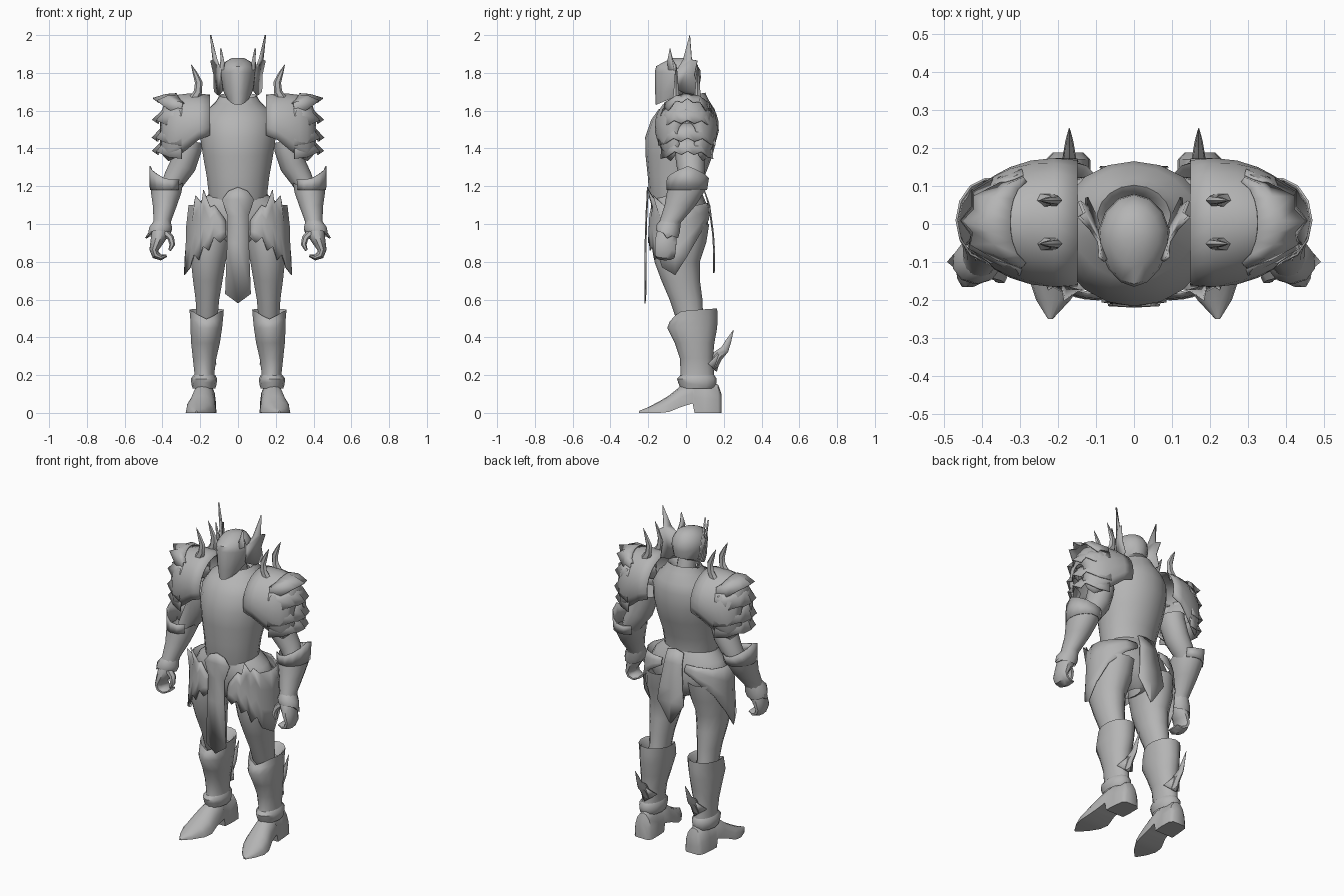
import bpy, bmesh, math
from mathutils import Vector as V

steel = bpy.data.materials.new("steel_grey")
steel.diffuse_color = (0.46, 0.46, 0.46, 1)


def make(name, verts, faces, mirror=True, thick=0.0):
    me = bpy.data.meshes.new(name)
    me.from_pydata([tuple(v) for v in verts], [], faces)
    bm = bmesh.new()
    bm.from_mesh(me)
    bmesh.ops.recalc_face_normals(bm, faces=bm.faces)
    bm.to_mesh(me)
    bm.free()
    me.materials.append(steel)
    ob = bpy.data.objects.new(name, me)
    bpy.context.collection.objects.link(ob)
    if thick:
        s = ob.modifiers.new("thickness", 'SOLIDIFY')
        s.thickness, s.offset = thick, 0
    if mirror:
        m = ob.modifiers.new("mirror", 'MIRROR')
        m.use_mirror_merge = False
    return ob


def skin(name, rings, mirror=True, caps=True):
    n = len(rings[0])
    verts = [p for r in rings for p in r]
    faces = [(i * n + k, i * n + (k + 1) % n, (i + 1) * n + (k + 1) % n, (i + 1) * n + k)
             for i in range(len(rings) - 1) for k in range(n)]
    if caps:
        faces += [tuple(range(n)), tuple(range((len(rings) - 1) * n, len(rings) * n))]
    return make(name, verts, faces, mirror)


def loft(name, rows, mirror=True, n=14, pinch=0.0, caps=True):
    """Stack of level ovals: z, cx, cy, rx, ry, tilt (rise to the back), optional dip at the front."""
    rings = []
    for z, cx, cy, rx, ry, tilt, *dip in rows:
        ring = []
        for k in range(n):
            a = 2 * math.pi * k / n - math.pi / 2
            s, c = math.sin(a), math.cos(a)
            drop = dip[0] * max(0, -s) ** 6 if dip else 0
            ring.append((cx + rx * c * (1 - pinch * max(0, -s)), cy + ry * s, z + tilt * s - drop))
        rings.append(ring)
    return skin(name, rings, mirror, caps)


def sweep(name, rows, ref=(0, 1, 0), mirror=True, n=8):
    """Oval tube along a path: x, y, z, ra, rb."""
    pts = [V(r[:3]) for r in rows]
    rings = []
    for i, r in enumerate(rows):
        t = (pts[min(i + 1, len(pts) - 1)] - pts[max(i - 1, 0)]).normalized()
        u = V(ref).cross(t).normalized()
        w = t.cross(u)
        rings.append([pts[i] + u * r[3] * math.cos(2 * math.pi * k / n)
                      + w * r[4] * math.sin(2 * math.pi * k / n) for k in range(n)])
    return skin(name, rings, mirror)


def strip(name, rows, mirror=True, thick=0.006):
    """Open sheet through equal-length rows of points."""
    n = len(rows[0])
    faces = [(i * n + k, i * n + k + 1, (i + 1) * n + k + 1, (i + 1) * n + k)
             for i in range(len(rows) - 1) for k in range(n - 1)]
    return make(name, [p for r in rows for p in r], faces, mirror, thick)


# Torso armour, collar and hips
loft("breastplate", [
    (1.11, 0, -.05, .15, .13, .02), (1.16, 0, -.055, .157, .14, .02), (1.25, 0, -.052, .168, .15, 0),
    (1.36, 0, -.037, .188, .177, 0), (1.46, 0, -.026, .203, .19, 0), (1.55, 0, -.01, .20, .175, 0),
    (1.605, 0, .003, .165, .15, 0), (1.645, 0, .01, .12, .11, .012), (1.68, 0, .012, .098, .09, .015),
    (1.67, 0, .012, .085, .075, .015), (1.64, 0, .01, .06, .06, 0)], False, 18, caps=False)
loft("neck", [(1.64, 0, 0, .055, .058, 0), (1.72, 0, -.02, .055, .055, 0)], False, 10, caps=False)
loft("hips", [(.87, 0, -.02, .03, .07, 0), (.915, 0, -.025, .14, .125, 0), (.98, 0, -.03, .235, .148, 0),
              (1.06, 0, -.035, .242, .15, 0), (1.11, 0, -.04, .215, .145, .005), (1.155, 0, -.05, .158, .132, .015)],
     False, 18, caps=False)

# Helmet with pointed face, and one-piece side wings
loft("helmet", [
    (1.67, 0, -.065, .06, .095, .04), (1.71, 0, -.046, .084, .117, .02), (1.79, 0, -.043, .096, .122, -.015),
    (1.825, 0, -.041, .092, .117, -.01), (1.86, 0, -.033, .068, .08, 0), (1.88, 0, -.03, .03, .035, 0)],
    False, 14, .18)
wing = [(-.09, 1.80), (-.098, 1.86), (-.085, 1.93), (-.07, 1.87), (-.045, 1.82), (-.015, 1.87), (.02, 2.0),
        (.03, 1.87), (.06, 1.865), (.045, 1.79), (.07, 1.70), (.02, 1.68), (-.04, 1.71)]
make("helmet_wing", [(.102 + .42 * y + .14 * (z - 1.75), y, z) for y, z in wing],
     [tuple(range(len(wing)))], True, .008)

# Rounded shoulder guard: x, half depth, centre z, height, overhang angle
rows = []
for x, ry, zc, h, over in [(.148, .165, 1.52, .162, 18), (.21, .168, 1.515, .172, 24), (.27, .160, 1.50, .187, 34),
                           (.325, .143, 1.485, .195, 42), (.365, .122, 1.47, .19, 46), (.395, .09, 1.47, .15, 46),
                           (.41, .05, 1.47, .07, 40)]:
    rows.append([(x, .004 - ry * math.cos(a), zc + h * math.sin(a)) for a in
                 [math.radians(-over + (180 + 2 * over) * k / 14) for k in range(15)]])
strip("shoulder_guard", rows)

# Overlapping feathered shoulder bands: inner radius, inner z, tip radius, tip z, half depth
for i, (r1, z1, r2, z2, d) in enumerate([(.05, 1.69, .175, 1.665, .115), (.11, 1.62, .178, 1.55, .135),
                                         (.12, 1.53, .18, 1.455, .142), (.11, 1.46, .178, 1.385, .13)]):
    rows = []
    for t, tip in [(-80, 0), (-50, .15), (-28, 1), (-12, .4), (2, 1), (16, .4), (34, 1), (55, .15), (82, 0)]:
        a = math.radians(t)
        c, s = math.cos(a), math.sin(a)
        r = r2 - .04 * (1 - tip)
        low = z2 - .03 * (1 - tip) - (.06 if i == 0 else .01) * s * s
        rows.append([(.275 + r1 * c, .004 + d * .93 * s, z1 - (.055 if i == 0 else .01) * s * s),
                     (.275 + (.6 * (r2 - .03) + .4 * r1) * c, .004 + d * 1.03 * s, (z1 + low) / 2 + .008),
                     (.275 + r * c, .004 + d * 1.07 * s, low)])
    strip("shoulder_band_%d" % (i + 1), rows)

# Curved spikes on top of the shoulders
for tag, y in (("front", -.052), ("back", .062)):
    sweep("shoulder_spike_" + tag, [(.235, y, 1.66, .026, .02), (.212, y, 1.70, .022, .016),
                                    (.208, y, 1.75, .02, .012), (.228, y, 1.80, .012, .008),
                                    (.248, y, 1.845, .001, .001)], n=6)

# Arms, gauntlets and hands
sweep("upper_arm", [(.255, .02, 1.44, .07, .082), (.262, .02, 1.40, .07, .082), (.292, .025, 1.31, .07, .075),
                    (.335, .03, 1.24, .06, .065), (.365, .02, 1.18, .05, .055)], n=12)
gaunt = loft("gauntlet", [
    (.97, .408, -.095, .05, .052, -.01), (1.02, .40, -.08, .048, .055, -.01), (1.10, .387, -.03, .066, .083, 0),
    (1.17, .38, 0, .083, .103, .01), (1.22, .377, .012, .087, .105, .015)], n=14, caps=False)
strip("elbow_cuff", [[(.378 + .086 * math.cos(t), .004 + .106 * math.sin(t), 1.18),
                      (.376 + .09 * math.cos(t), .01 + .11 * math.sin(t), 1.235 + .072 * f)]
                     for t, f in [(math.radians(d), max(0, 1 - abs(d) / 90)) for d in range(-135, 136, 27)]])
loft("wrist_cuff", [(1.01, .402, -.083, .048, .055, -.01), (.975, .410, -.095, .064, .062, -.02),
                    (.945, .418, -.1, .06, .058, -.02), (.96, .407, -.1, .045, .045, -.01)], n=10, caps=False)
make("wrist_fin", [(.43, -.06, 1.02), (.44, -.14, .98), (.488, -.1, .925), (.445, -.05, .95)],
     [(0, 1, 2, 3)], True, .008)
sweep("hand", [(.405, -.095, .98, .04, .045), (.415, -.103, .945, .045, .055), (.432, -.108, .90, .033, .06),
               (.445, -.11, .862, .024, .058), (.435, -.11, .835, .022, .055), (.408, -.11, .823, .016, .05),
               (.378, -.11, .832, .007, .04)], n=10)
sweep("thumb", [(.385, -.12, .955, .02, .024), (.355, -.13, .925, .018, .022),
                (.348, -.14, .89, .015, .018), (.362, -.145, .86, .007, .008)], n=6)

# Legs and tall boots with a notch at the knee
loft("thigh", [(1.0, .14, -.025, .118, .148, 0), (.90, .15, -.035, .113, .142, 0),
               (.80, .157, -.047, .094, .12, 0), (.70, .16, -.028, .08, .102, 0), (.60, .162, .0, .064, .087, 0),
               (.52, .163, .015, .058, .075, 0), (.48, .165, .03, .055, .07, 0)], n=14, caps=False)
loft("boot_shaft", [
    (.17, .178, .058, .06, .095, 0), (.21, .178, .06, .054, .088, 0), (.29, .177, .055, .064, .088, 0),
    (.37, .172, .045, .078, .105, 0), (.45, .168, .033, .086, .132, 0), (.50, .166, .04, .089, .127, .008, .01),
    (.545, .166, .048, .093, .117, .008, .04), (.535, .166, .048, .08, .103, .008, .035),
    (.49, .165, .04, .06, .08, 0)], n=14, caps=False)
loft("ankle_band", [(.20, .178, .06, .058, .09, 0), (.18, .18, .058, .07, .105, .0),
                    (.15, .18, .058, .066, .1, -.012), (.13, .18, .06, .06, .09, 0)], n=12, caps=False)

# Foot with flat sole: y, cx, bottom z, half width, top z
skin("foot", [[(cx + w * math.cos(math.pi * k / 8), y, zb + (zt - zb) * math.sin(math.pi * k / 8) ** .8)
               for k in range(9)]
              for y, cx, zb, w, zt in [
                  (.188, .173, .0, .04, .10), (.17, .173, .0, .058, .15), (.10, .176, .0, .062, .17),
                  (.045, .18, .0, .062, .17), (.035, .18, .05, .062, .165), (-.03, .187, .03, .066, .14),
                  (-.09, .195, .005, .08, .092), (-.14, .203, 0, .074, .062), (-.20, .212, 0, .045, .03),
                  (-.25, .22, 0, .006, .01)]])

# Heel spurs
sweep("ankle_spur", [(.17, .14, .24, .025, .025), (.17, .165, .30, .03, .02), (.17, .205, .335, .022, .013),
                     (.17, .225, .38, .015, .008), (.17, .252, .44, .001, .001)], ref=(1, 0, 0), n=6)
make("spur_base", [(.115, .12, .26), (.17, .19, .33), (.225, .12, .26), (.17, .16, .22)],
     [(0, 1, 3), (1, 2, 3)], True, .008)

# Jagged hip plates hugging the hips: angle, top z, bottom z
rows = []
for d, zt, zb in [(-100, 1.02, .93), (-90, 1.06, .90), (-80, 1.10, .93), (-72, 1.09, .86), (-62, 1.18, .88),
                  (-54, 1.11, .81), (-44, 1.15, .84), (-34, 1.10, .77), (-8, 1.10, .73), (15, 1.10, .83),
                  (40, 1.10, .94), (70, 1.11, 1.02), (95, 1.11, 1.07)]:
    t = math.radians(d)
    row = []
    for f, g in ((0, .93), (.3, 1.0), (.65, 1.02), (1, 1.03)):
        gx = g + (.04 if f == 1 else 0)
        row.append((.095 + .178 * gx * math.cos(t), -.035 + .158 * g * math.sin(t), zt + (zb - zt) * f))
    if zt > 1.14:
        row[0] = (row[0][0] + .01, row[0][1] - .035, zt)
    rows.append(row)
strip("hip_plate", rows)


# Front and back cloth panels: half width, y, z, middle rise
def panel(name, rows):
    strip(name, [[(-w, y, z), (0, y - .004, z + dz), (w, y, z)] for w, y, z, dz in rows], False)


panel("front_tabard", [(.05, -.20, 1.175, .02), (.085, -.203, 1.13, .0), (.055, -.208, 1.04, 0),
                       (.058, -.212, .90, 0), (.068, -.213, .63, -.05)])
panel("back_tabard", [(.055, .10, 1.17, .01), (.06, .125, 1.10, 0), (.08, .145, .95, 0),
                      (.09, .15, .87, 0), (.01, .15, .75, -.01)])

# Smooth shading that keeps hard edges
bpy.ops.object.select_all(action='SELECT')
bpy.context.view_layer.objects.active = gaunt
bpy.ops.object.shade_smooth_by_angle(angle=math.radians(45))
